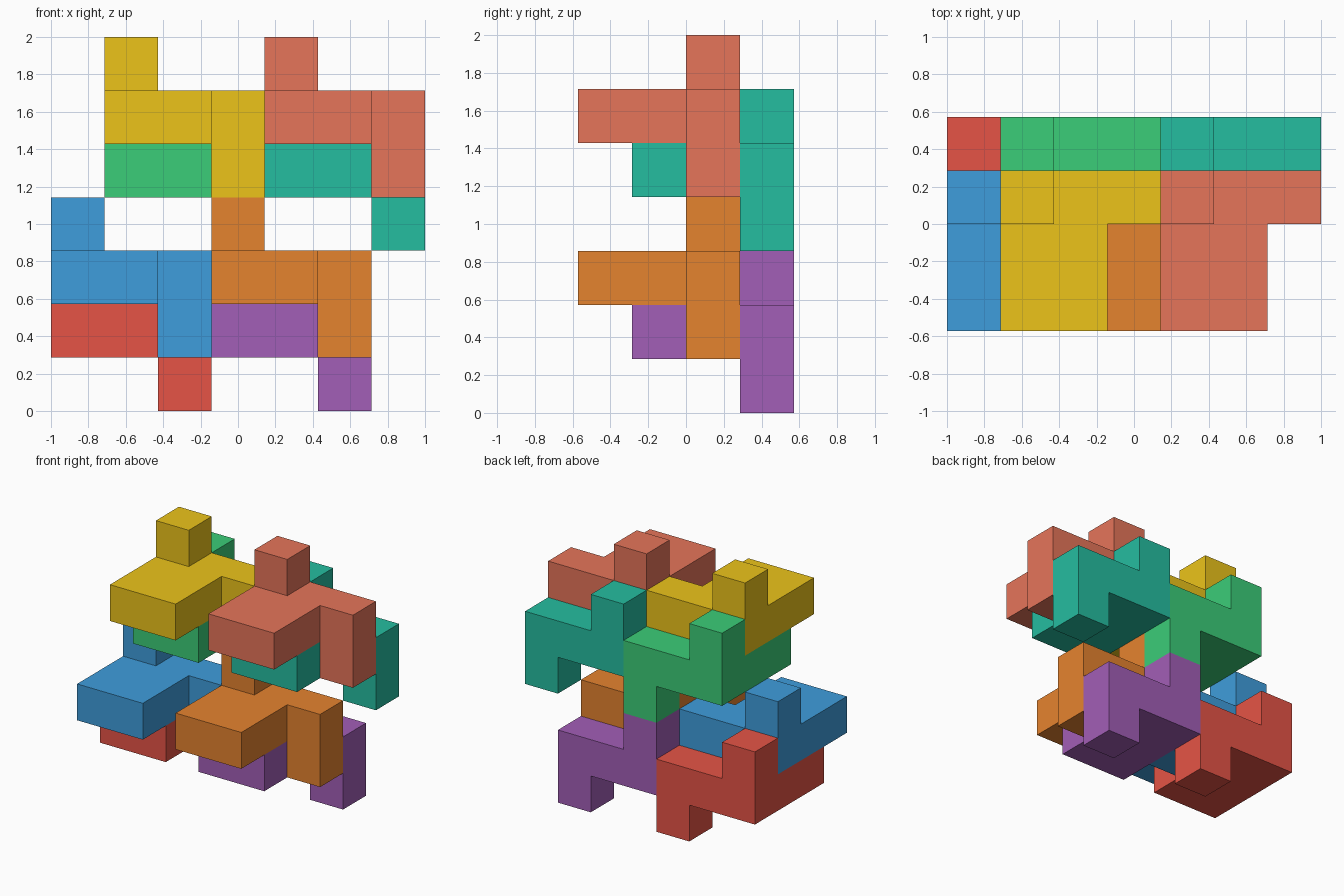
import bpy, bmesh
from mathutils import Color, Vector

if "Cube" in bpy.data.objects:
    bpy.data.objects.remove(bpy.data.objects["Cube"])

U = 2 / 7                                  # size of one cube cell
ORIGIN = Vector((-1, -4 * U / 2, 0))

# One interlocking piece: square plate, back bar, drop leg and top knob
CELLS = {(x, y, 1) for x in (0, 1) for y in (0, 1)}
CELLS |= {(x, 2, 1) for x in range(3)}
CELLS |= {(2, 2, 0), (0, 2, 2)}


def piece_mesh():
    """Clean outer skin of the cells, coplanar faces merged."""
    bm = bmesh.new()
    for cell in CELLS:
        for axis in range(3):
            for side in (-1, 1):
                near = list(cell)
                near[axis] += side
                if tuple(near) in CELLS:
                    continue
                n, a, b = (Vector([float(i == (axis + k) % 3) for i in range(3)])
                           for k in range(3))
                c = Vector(cell) + Vector((.5, .5, .5)) + n * side * .5
                quad = [c + a * i * .5 + b * j * .5
                        for i, j in ((-1, -1), (1, -1), (1, 1), (-1, 1))]
                if side < 0:
                    quad.reverse()
                bm.faces.new([bm.verts.new(p * U) for p in quad])
    bmesh.ops.remove_doubles(bm, verts=bm.verts, dist=1e-4)
    bmesh.ops.dissolve_limit(bm, angle_limit=0.01, verts=bm.verts, edges=bm.edges)
    mesh = bpy.data.meshes.new("interlocking_piece")
    bm.to_mesh(mesh)
    bm.free()
    return mesh


def add_piece(name, cell, rgb):
    obj = bpy.data.objects.new(name, piece_mesh())
    obj.location = ORIGIN + Vector(cell) * U
    bpy.context.collection.objects.link(obj)
    mat = bpy.data.materials.new(name + "_colour")
    linear = Color([v / 255 for v in rgb]).from_srgb_to_scene_linear()
    mat.diffuse_color = (*linear, 1)
    mat.use_nodes = True
    mat.node_tree.nodes["Principled BSDF"].inputs["Base Color"].default_value = mat.diffuse_color
    obj.data.materials.append(mat)


# Front pieces, each with a partner one cell back and one cell down
PAIRS = [
    ("lower_left", (0, 0, 1), (63, 157, 220), (230, 84, 70)),
    ("lower_right", (3, 0, 1), (229, 131, 47), (162, 94, 183)),
    ("upper_left", (1, 0, 4), (236, 196, 26), (59, 205, 120)),
    ("upper_right", (4, 0, 4), (230, 117, 90), (37, 189, 160)),
]
for label, (x, y, z), front_rgb, back_rgb in PAIRS:
    add_piece(label + "_front_piece", (x, y, z), front_rgb)
    add_piece(label + "_back_piece", (x, y + 1, z - 1), back_rgb)
